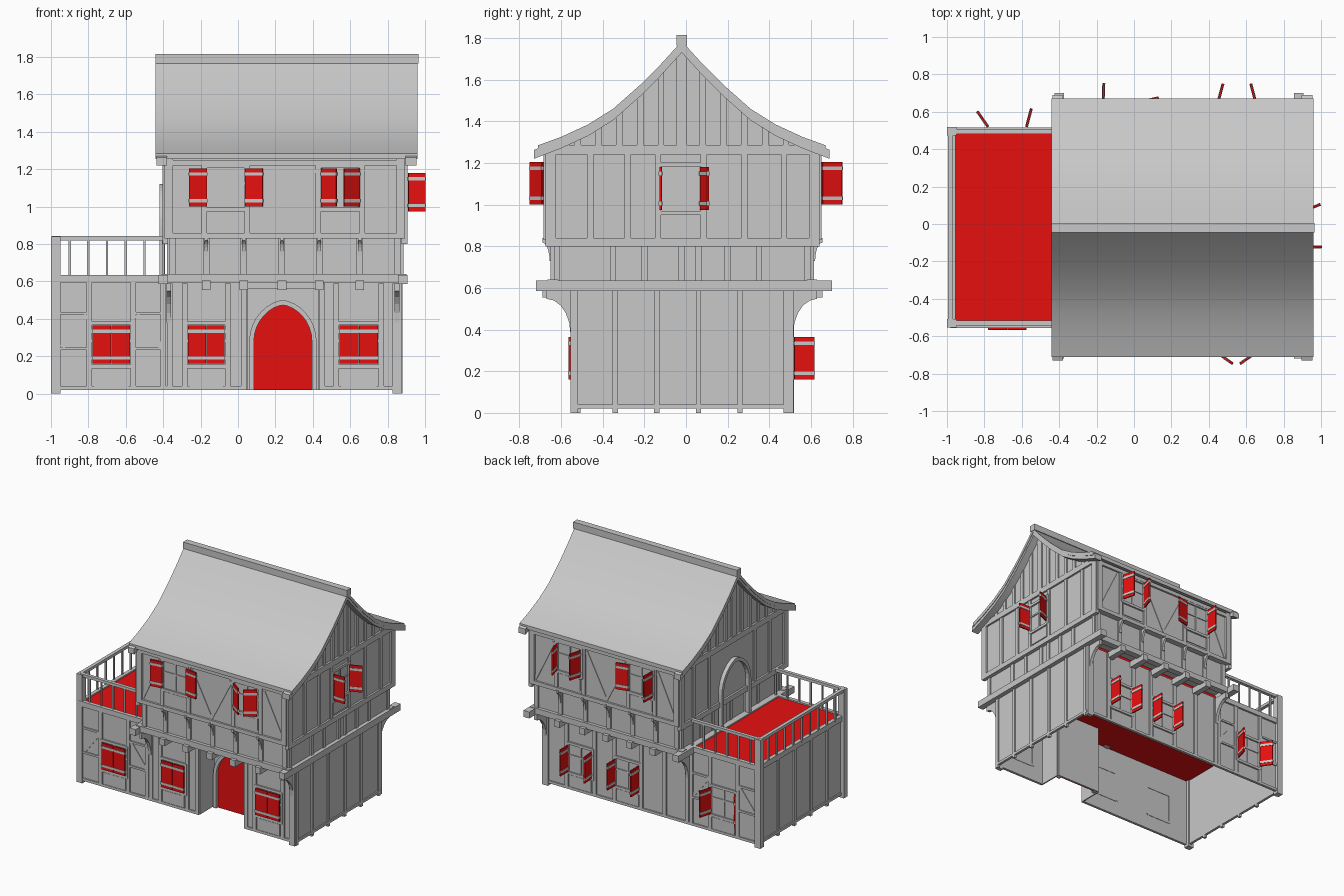
import bpy, bmesh, math
from mathutils import Vector, Matrix

if "Cube" in bpy.data.objects:
    bpy.data.objects.remove(bpy.data.objects["Cube"], do_unlink=True)

Z = Vector((0, 0, 1))
MID = -0.02  # y of the ridge


def material(name, rgb):
    m = bpy.data.materials.new(name)
    m.use_nodes = True
    m.diffuse_color = (*rgb, 1)
    m.node_tree.nodes["Principled BSDF"].inputs["Base Color"].default_value = (*rgb, 1)
    return m


GREY = material("plain grey", (0.58, 0.58, 0.58))
RED = material("bright red", (0.8, 0.005, 0.005))


class Face:
    """A facade: u runs along it, n points out of it."""
    def __init__(self, base, u, n):
        self.base, self.u, self.n = Vector(base), Vector(u), Vector(n)

    def pt(self, u, z, out=0):
        return self.base + self.u * u + Z * z + self.n * out


def facades(x0, x1, y0, y1):
    return (Face((0, y0, 0), (1, 0, 0), (0, -1, 0)), Face((0, y1, 0), (1, 0, 0), (0, 1, 0)),
            Face((x1, 0, 0), (0, 1, 0), (1, 0, 0)), Face((x0, 0, 0), (0, 1, 0), (-1, 0, 0)))


def bar(bm, p, q, w, d, n):
    """Box from p to q, w wide, d thick along n."""
    p, q, n = Vector(p), Vector(q), Vector(n)
    a = (q - p).normalized()
    s = n.cross(a)
    rot = Matrix((a, s, n)).transposed().to_4x4()
    size = Matrix.Diagonal(((q - p).length, w, d, 1))
    bmesh.ops.create_cube(bm, size=1, matrix=Matrix.Translation((p + q) / 2) @ rot @ size)


def box(bm, x0, x1, y0, y1, z0, z1):
    y, z = (y0 + y1) / 2, (z0 + z1) / 2
    bar(bm, (x0, y, z), (x1, y, z), y1 - y0, z1 - z0, Z)


def prism(bm, pts, vec):
    f = bm.faces.new([bm.verts.new(p) for p in pts])
    ext = bmesh.ops.extrude_face_region(bm, geom=[f], use_keep_orig=True)
    bmesh.ops.translate(bm, vec=vec, verts=[v for v in ext["geom"] if isinstance(v, bmesh.types.BMVert)])


def finish(name, bm, mat):
    bmesh.ops.recalc_face_normals(bm, faces=bm.faces)
    me = bpy.data.meshes.new(name)
    bm.to_mesh(me)
    bm.free()
    me.materials.append(mat)
    ob = bpy.data.objects.new(name, me)
    bpy.context.scene.collection.objects.link(ob)
    return ob


def uprights(bm, face, us, z0, z1, w=0.03, d=0.02):
    for u in us:
        bar(bm, face.pt(u, z0), face.pt(u, z1), w, d, face.n)


def rail(bm, face, u0, u1, z, w=0.04, d=0.03):
    bar(bm, face.pt(u0, z), face.pt(u1, z), w, d, face.n)


def bracket(bm, face, u, top, h, out, thick):
    prof = [(0, top), (out, top)]
    for i in range(6):
        a = i / 5 * math.pi / 2
        prof.append((out - (out - 0.015) * math.sin(a), top - h * 0.2 - h * 0.8 * (1 - math.cos(a))))
    prof.append((0, top - h))
    prism(bm, [face.pt(u - thick / 2, z, o) for o, z in prof], face.u * thick)


def arch(hw, z0, spring, top):
    steps = [i / 16 * math.pi for i in range(17)]
    curve = [(math.copysign(hw * abs(math.cos(a)) ** 1.2, math.cos(a)),
              spring + (top - spring) * math.sin(a)) for a in steps]
    return [(hw, z0)] + curve + [(-hw, z0)]


low = facades(-0.97, 0.87, -0.54, 0.5)
band = facades(-0.37, 0.875, -0.64, 0.605)
up = facades(-0.39, 0.89, -0.67, 0.635)

# Ground floor walls, with a recessed porch at the front
bm = bmesh.new()
plan = [(-0.97, -0.54), (0.05, -0.54), (0.05, -0.36), (0.43, -0.36), (0.43, -0.54),
        (0.87, -0.54), (0.87, 0.5), (-0.97, 0.5)]
for a, b in zip(plan, plan[1:] + plan[:1]):
    p, q = Vector((*a, 0.31)), Vector((*b, 0.31))
    n = (q - p).normalized().cross(Z)
    bar(bm, p - n * 0.005, q - n * 0.005, 0.58, 0.01, n)
finish("ground_walls", bm, GREY)

# Terrace floor, which is also the ceiling of the ground floor
bm = bmesh.new()
box(bm, -0.965, 0.86, -0.53, 0.49, 0.56, 0.625)
finish("terrace_floor", bm, RED)

# Upper walls
bm = bmesh.new()
box(bm, -0.37, 0.875, -0.64, 0.605, 0.63, 0.84)
box(bm, -0.39, 0.89, -0.67, 0.635, 0.83, 1.26)
finish("upper_walls", bm, GREY)

# Roof: a sagging profile mirrored about the ridge
SAG = [(0, 1.785), (0.1, 1.675), (0.2, 1.575), (0.33, 1.46), (0.45, 1.385), (0.58, 1.325), (0.69, 1.285)]


def roof_z(y):
    d = abs(y - MID)
    for (a, za), (b, zb) in zip(SAG, SAG[1:]):
        if d <= b:
            return za + (zb - za) * (d - a) / (b - a)
    return SAG[-1][1]


def sweep(prof, drop):
    return [(MID - d, z - drop) for d, z in reversed(prof)] + [(MID + d, z - drop) for d, z in prof[1:]]


def roof_strip(name, prof, x0, x1, top, bottom):
    bm = bmesh.new()
    pts = sweep(prof, top) + sweep(prof, bottom)[::-1]
    prism(bm, [(x0, y, z) for y, z in pts], Vector((x1 - x0, 0, 0)))
    ob = finish(name, bm, GREY)
    bpy.ops.object.select_all(action="DESELECT")
    ob.select_set(True)
    bpy.context.view_layer.objects.active = ob
    bpy.ops.object.shade_smooth_by_angle(angle=math.radians(30))


roof_strip("roof", SAG, -0.44, 0.96, 0, 0.03)
verge = SAG[:-1] + [(0.71, 1.275)]
roof_strip("left_bargeboard", verge, -0.435, -0.38, 0.012, 0.055)
roof_strip("right_bargeboard", verge, 0.895, 0.955, 0.012, 0.055)
bm = bmesh.new()
box(bm, -0.44, 0.965, MID - 0.025, MID + 0.025, 1.765, 1.815)
finish("ridge_beam", bm, GREY)
bm = bmesh.new()
prism(bm, [(-0.39, y, z) for y, z in sweep(SAG[:-1] + [(0.65, 1.27)], 0.02)], Vector((1.28, 0, 0)))
finish("gable_walls", bm, GREY)

# Gable timbers
bm = bmesh.new()
for f in up[2:]:
    rail(bm, f, -0.67, 0.635, 1.263, 0.045)
    for i in range(-5, 6):
        y = MID + i * 0.1
        uprights(bm, f, [y], 1.26, roof_z(y) - 0.03, 0.03 if i else 0.05)
finish("gable_timbers", bm, GREY)

# Timber framing of the upper storeys
joists = [-0.17, 0.03, 0.235, 0.435, 0.65]
bm = bmesh.new()
for f, g in zip(up[:2], band[:2]):
    uprights(bm, f, [-0.37, 0.87], 0.83, 1.26, 0.045, 0.03)
    uprights(bm, f, [-0.18, 0.05, 0.43, 0.665], 0.85, 1.24)
    for z in (0.845, 1.235):
        rail(bm, f, -0.39, 0.89, z, 0.03)
    for a, b in ((-0.35, -0.2), (0.24, 0.07), (0.24, 0.41), (0.85, 0.69)):
        bar(bm, f.pt(a, 0.87), f.pt(b, 1.2), 0.025, 0.01, f.n)
    uprights(bm, g, [-0.35, 0.855] + joists, 0.63, 0.83, 0.035)
    for u in joists:
        bracket(bm, g, u, 0.84, 0.11, 0.05, 0.018)
for f, g in zip(up[2:], band[2:]):
    uprights(bm, f, [-0.65, 0.615], 0.8, 1.26, 0.05, 0.03)
    uprights(bm, f, [-0.46, -0.28, 0.28, 0.47], 0.83, 1.24)
    rail(bm, f, -0.67, 0.635, 0.82, 0.04)
    uprights(bm, g, [-0.62, -0.35, -0.2, -0.02, 0.06, 0.2, 0.35, 0.585], 0.63, 0.83)
uprights(bm, up[2], [-0.135, 0.085], 0.83, 1.24)
finish("upper_timbers", bm, GREY)

# Overhang beams, joists and corner brackets
bm = bmesh.new()
for x in (-0.4, 0.88):
    box(bm, x - 0.025, x + 0.025, -0.72, 0.7, 0.585, 0.635)
for y in (-0.64, 0.605):
    box(bm, -0.41, 0.9, y - 0.025, y + 0.025, 0.595, 0.64)
for x in joists:
    box(bm, x - 0.023, x + 0.023, -0.69, -0.5, 0.555, 0.605)
    box(bm, x - 0.023, x + 0.023, 0.46, 0.655, 0.555, 0.605)
for f in low[:2]:
    for u in (-0.37, 0.85):
        bracket(bm, f, u, 0.59, 0.21, 0.13, 0.025)
finish("overhang_beams", bm, GREY)

# Timber framing of the ground floor
bm = bmesh.new()
front, back, right, left = low
uprights(bm, front, [-0.365, -0.285, -0.055, 0.03, 0.45, 0.525, 0.765], 0.02, 0.59)
uprights(bm, back, [-0.365, -0.17, 0.03, 0.26, 0.43, 0.67], 0.02, 0.59)
for f in (front, back):
    uprights(bm, f, [0.85], 0, 0.59, 0.05, 0.03)
    uprights(bm, f, [-0.795, -0.56, -0.4], 0.02, 0.62)
    rail(bm, f, -0.98, -0.4, 0.615)
    for z in (0.24, 0.43):
        rail(bm, f, -0.95, -0.8, z, 0.015, 0.02)
        rail(bm, f, -0.56, -0.4, z, 0.015, 0.02)
    bar(bm, f.pt(-0.94, 0.25), f.pt(-0.81, 0.42), 0.025, 0.01, f.n)
    bar(bm, f.pt(-0.54, 0.42), f.pt(-0.41, 0.25), 0.025, 0.01, f.n)
    rail(bm, f, 0.44, 0.87, 0.03, 0.02, 0.02)
    rail(bm, f, -0.97, 0.04, 0.03, 0.02, 0.02)
rail(bm, back, 0.04, 0.44, 0.03, 0.02, 0.02)
rail(bm, front, 0.03, 0.45, 0.58)
for f in (right, left):
    uprights(bm, f, [-0.53, -0.34, -0.14, 0.06, 0.26, 0.48], 0, 0.6, 0.025)
    rail(bm, f, -0.54, 0.5, 0.03, 0.02, 0.02)
rail(bm, left, -0.54, 0.5, 0.615)
finish("ground_timbers", bm, GREY)

# Terrace railing
bm = bmesh.new()
for y in (-0.53, 0.495):
    box(bm, -1, -0.95, y - 0.023, y + 0.023, 0, 0.84)
    box(bm, -0.98, -0.4, y - 0.013, y + 0.013, 0.82, 0.842)
    for i in range(6):
        x = -0.9 + i * 0.1
        box(bm, x - 0.006, x + 0.006, y - 0.006, y + 0.006, 0.62, 0.83)
box(bm, -0.995, -0.968, -0.53, 0.495, 0.82, 0.842)
for i in range(1, 10):
    y = -0.53 + i * 0.1025
    box(bm, -0.986, -0.974, y - 0.006, y + 0.006, 0.62, 0.83)
finish("terrace_railing", bm, GREY)

# Arched doors: front porch and terrace
porch = Face((0.24, -0.36, 0), (1, 0, 0), (0, -1, 0))
terrace = Face((-0.39, MID, 0), (0, 1, 0), (-1, 0, 0))
for name, f, z0, spring, top in (("front_door", porch, 0.02, 0.28, 0.5), ("terrace_door", terrace, 0.63, 0.9, 1.12)):
    inner, outer = arch(0.155, z0, spring, top - 0.027), arch(0.18, z0, spring, top)
    bm = bmesh.new()
    prism(bm, [f.pt(u, z) for u, z in outer + inner[::-1]], f.n * 0.03)
    finish(name + "_frame", bm, GREY)
    if f is porch:
        bm = bmesh.new()
        for s in (-1, 1):  # two leaves meeting in the middle
            leaf = [(max(0, u * s) * s, z) for u, z in inner if u * s > 1e-4]
            leaf += [(0, top - 0.027), (0, z0)] if s > 0 else [(0, z0), (0, top - 0.027)]
            prism(bm, [f.pt(u, z) for u, z in leaf], f.n * 0.008)
        finish(name, bm, RED)


# Windows with hinged shutters; angle 0 is shut, 180 is folded back on the wall
def window(name, f, u0, u1, z0, angles):
    w, h = (u1 - u0) / 2, 0.205
    mid = (u0 + u1) / 2
    frame, panels, straps = bmesh.new(), bmesh.new(), bmesh.new()
    uprights(frame, f, [u0 - 0.008, u1 + 0.008], z0 - 0.02, z0 + h + 0.02, 0.016, 0.026)
    uprights(frame, f, [mid], z0, z0 + h, 0.012, 0.014)
    for z in (z0 - 0.015, z0 + h + 0.012):
        rail(frame, f, u0, u1, z, 0.02, 0.026)
    rail(frame, f, u0, u1, z0 + h * 0.6, 0.012, 0.014)
    rail(frame, f, u0 + 0.01, u1 - 0.01, z0 - 0.075, 0.09, 0.012)
    for u, s, ang in ((u0, 1, angles[0]), (u1, -1, angles[1])):
        a = math.radians(ang)
        d = f.u * s * math.cos(a) + f.n * math.sin(a)
        hinge, n = f.pt(u, z0, 0.019), d.cross(Z)
        c = hinge + d * w / 2
        bar(panels, c, c + Z * h, w - 0.004, 0.01, n)
        for k in (0.15, 0.85):
            p = hinge + Z * h * k
            bar(straps, p, p + d * w, 0.018, 0.016, n)
    finish(name + "_frame", frame, GREY)
    finish(name + "_shutters", panels, RED)
    finish(name + "_straps", straps, GREY)


window("front_upper_left_window", up[0], 0.445, 0.65, 1.0, (35, 35))
window("front_upper_right_window", up[0], -0.165, 0.035, 1.0, (172, 172))
window("front_lower_left_window", front, 0.54, 0.75, 0.16, (0, 0))
window("front_lower_right_window", front, -0.27, -0.07, 0.16, (0, 0))
window("front_annex_window", front, -0.78, -0.575, 0.16, (0, 0))
window("back_upper_left_window", up[1], 0.45, 0.65, 1.0, (75, 75))
window("back_upper_right_window", up[1], -0.165, 0.035, 1.0, (88, 168))
window("back_lower_left_window", back, 0.45, 0.65, 0.16, (95, 90))
window("back_lower_right_window", back, 0.045, 0.245, 0.16, (90, 90))
window("back_annex_window", back, -0.78, -0.575, 0.16, (125, 105))
window("gable_window", up[2], -0.12, 0.07, 0.975, (92, 112))
